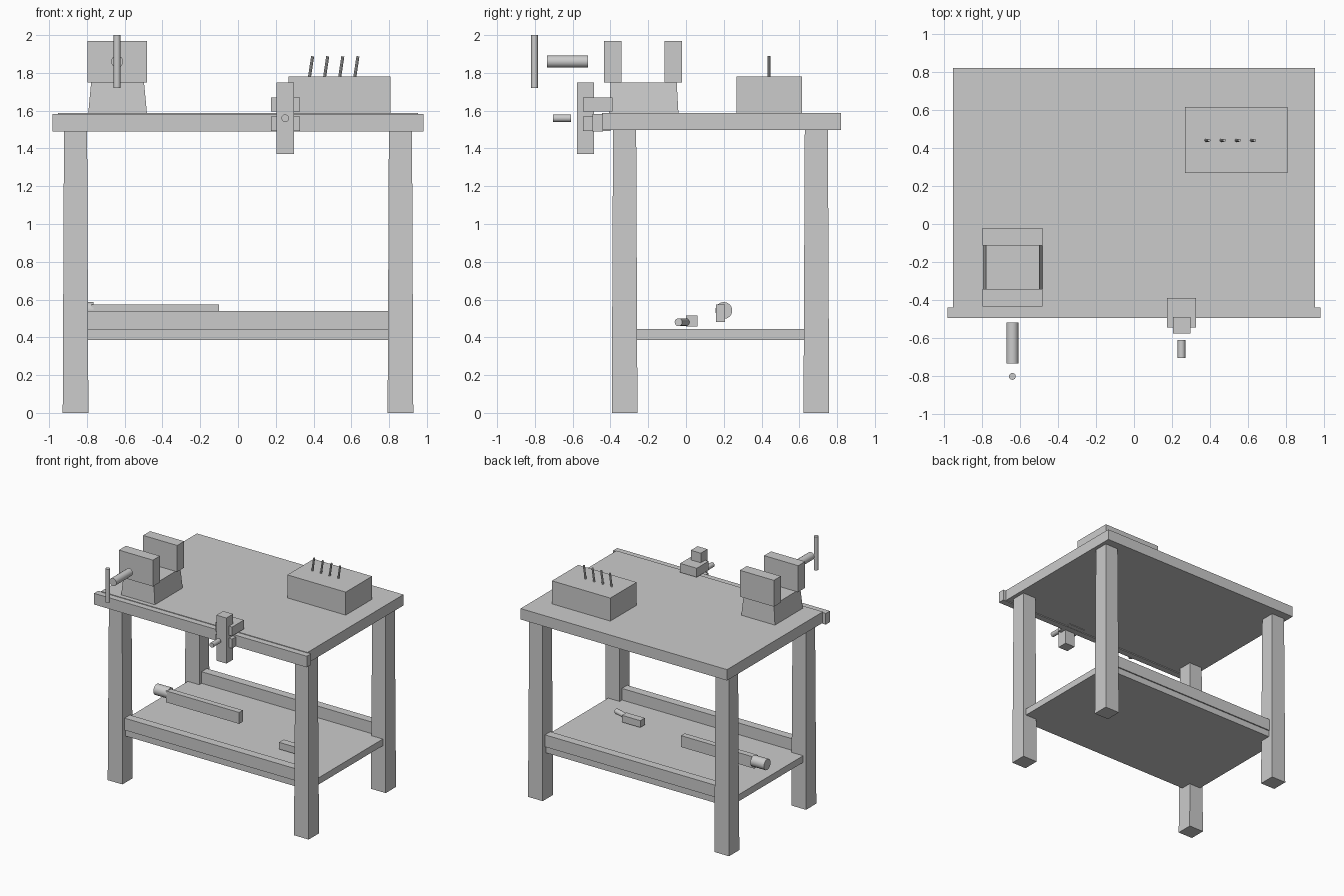
import bpy, bmesh
from mathutils import Vector

if "Cube" in bpy.data.objects:
    bpy.data.objects.remove(bpy.data.objects["Cube"])


def finish(bm, name, smooth=False):
    bmesh.ops.recalc_face_normals(bm, faces=bm.faces)
    me = bpy.data.meshes.new(name)
    bm.to_mesh(me)
    bm.free()
    ob = bpy.data.objects.new(name, me)
    bpy.context.collection.objects.link(ob)
    if smooth:
        bpy.ops.object.select_all(action='DESELECT')
        ob.select_set(True)
        bpy.context.view_layer.objects.active = ob
        bpy.ops.object.shade_smooth_by_angle(angle=0.7)
    return ob


def box(name, xs, ys, zs, top=(1, 1)):
    """Box from axis ranges; top scales the upper face in x and y."""
    bm = bmesh.new()
    bmesh.ops.create_cube(bm, size=1)
    lo = Vector((xs[0], ys[0], zs[0]))
    hi = Vector((xs[1], ys[1], zs[1]))
    mid, size = (lo + hi) / 2, hi - lo
    for v in bm.verts:
        k = top if v.co.z > 0 else (1, 1)
        v.co = mid + Vector((v.co.x * size.x * k[0], v.co.y * size.y * k[1], v.co.z * size.z))
    return finish(bm, name)


def rod(name, a, b, r, sides=16):
    """Cylinder between two points."""
    a, b = Vector(a), Vector(b)
    bm = bmesh.new()
    bmesh.ops.create_cone(bm, cap_ends=True, segments=sides, radius1=r, radius2=r,
                          depth=(b - a).length)
    q = Vector((0, 0, 1)).rotation_difference(b - a)
    for v in bm.verts:
        v.co = (a + b) / 2 + q @ v.co
    return finish(bm, name, True)


# Table top and front beam
box("table_top", (-.953, .953), (-.445, .82), (1.497, 1.588))
box("front_beam", (-.982, .982), (-.495, -.44), (1.49, 1.583))

# Legs, rails and lower shelf
for row, y in (("front", -.325), ("back", .69)):
    for side, x in (("left", -.86), ("right", .86)):
        box(f"{row}_{side}_leg", (x - .068, x + .068), (y - .068, y + .068), (0, 1.5), (.9, .9))
    box(f"{row}_rail", (-.82, .82), (y - .035, y + .035), (.44, .54))
box("lower_shelf", (-.9, .9), (-.35, .715), (.387, .443))

# Bench vise with two jaws, screw and handle
box("vise_base", (-.793, -.482), (-.408, -.04), (1.585, 1.75), (.9, .95))
for name, y in (("vise_front_jaw", -.387), ("vise_back_jaw", -.067)):
    box(name, (-.797, -.482), (y - .046, y + .046), (1.75, 1.97))
rod("vise_screw", (-.64, -.735, 1.86), (-.64, -.518, 1.86), .032)
rod("vise_handle", (-.64, -.802, 1.72), (-.64, -.802, 2.0), .018)

# Tool block with a row of leaning pins
box("tool_block", (.268, .807), (.268, .615), (1.585, 1.78))
for i in range(4):
    x = .378 + .08 * i
    rod(f"pin_{i + 1}", (x, .44, 1.775), (x + .017, .44, 1.888), .008, 8)

# Clamp on the front beam
box("clamp_bar", (.205, .297), (-.577, -.488), (1.37, 1.75))
box("clamp_upper_jaw", (.174, .327), (-.545, -.39), (1.595, 1.67))
box("clamp_lower_jaw", (.174, .327), (-.545, -.4), (1.492, 1.57))
rod("clamp_screw", (.25, -.705, 1.56), (.25, -.61, 1.56), .02)

# Long tool lying on the shelf
box("long_tool_bar", (-.775, -.1), (.158, .207), (.48, .575))
rod("long_tool_cap", (-.89, .2, .542), (-.765, .2, .542), .045)

# Small tool lying on the shelf
box("small_tool_head", (.38, .55), (0, .06), (.458, .515))
rod("small_tool_handle", (.54, .0, .48), (.67, -.04, .48), .021)
